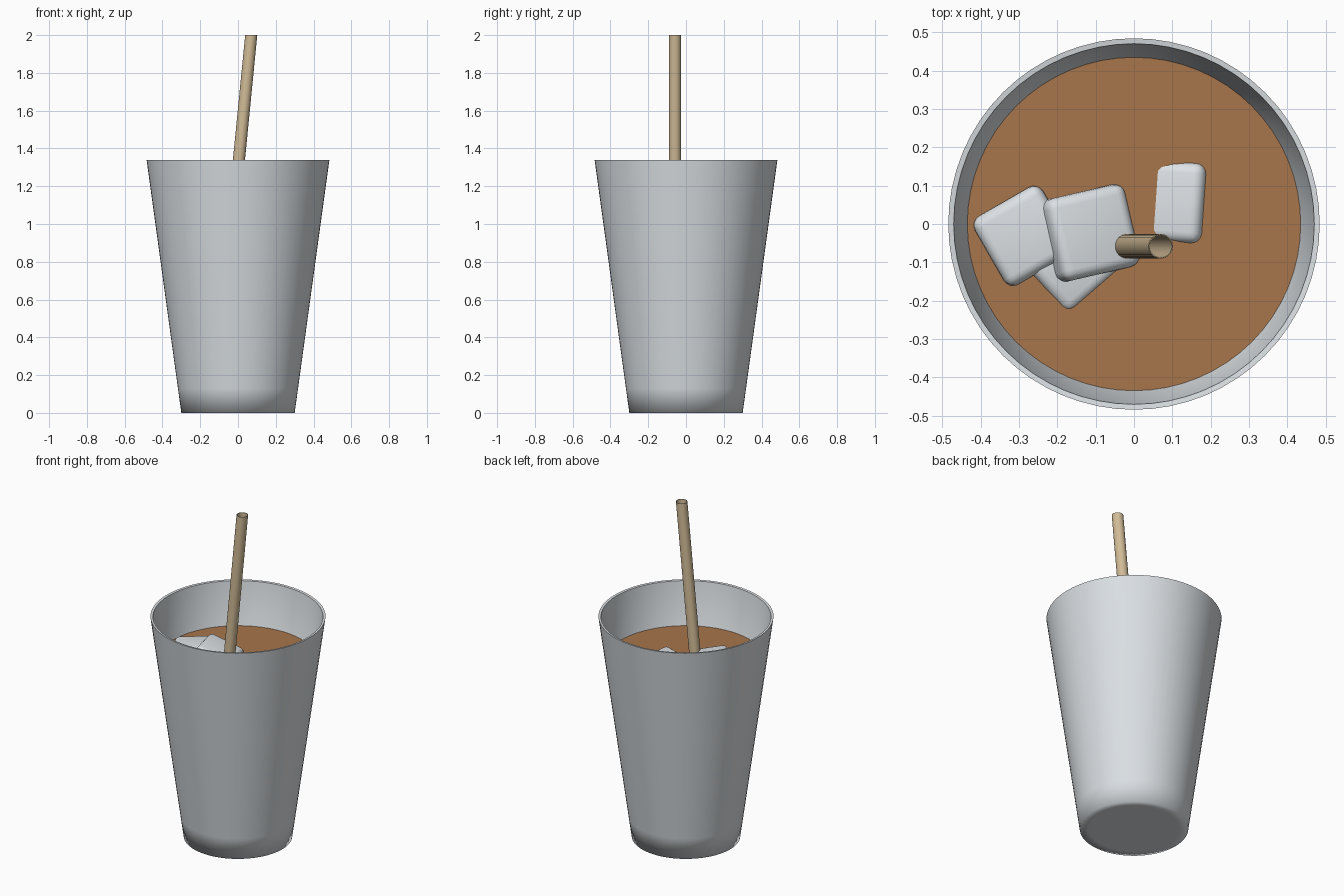
import bpy
import bmesh
from math import radians, pi
from mathutils import Matrix, Vector, Euler

if "Cube" in bpy.data.objects:
    bpy.data.objects.remove(bpy.data.objects["Cube"], do_unlink=True)


def material(name, rgb):
    mat = bpy.data.materials.new(name)
    mat.use_nodes = True
    mat.diffuse_color = (*rgb, 1)
    bsdf = mat.node_tree.nodes["Principled BSDF"]
    bsdf.inputs["Base Color"].default_value = (*rgb, 1)
    bsdf.inputs["Roughness"].default_value = 0.6
    return mat


def finish(bm, name, mat, sharp_above=-1.0):
    """Smooth the mesh, keeping hard edges above a given height."""
    bmesh.ops.recalc_face_normals(bm, faces=bm.faces[:])
    for face in bm.faces:
        face.smooth = True
    for edge in bm.edges:
        high = min(v.co.z for v in edge.verts) > sharp_above
        if high and edge.calc_face_angle(0) > radians(40):
            edge.smooth = False
    mesh = bpy.data.meshes.new(name)
    bm.to_mesh(mesh)
    bm.free()
    mesh.materials.append(mat)
    obj = bpy.data.objects.new(name, mesh)
    bpy.context.collection.objects.link(obj)
    return obj


def lathe(profile, steps, closed=False):
    """Revolve (radius, height) points around the z axis."""
    bm = bmesh.new()
    verts = [bm.verts.new((r, 0, z)) for r, z in profile]
    pairs = list(zip(verts, verts[1:]))
    if closed:
        pairs.append((verts[-1], verts[0]))
    edges = [bm.edges.new(p) for p in pairs]
    bmesh.ops.spin(bm, geom=verts + edges, cent=(0, 0, 0), axis=(0, 0, 1),
                   angle=2 * pi, steps=steps)
    bmesh.ops.remove_doubles(bm, verts=bm.verts[:], dist=0.0001)
    return bm


cup_grey = material("pale cup grey", (0.70, 0.74, 0.77))
ice_white = material("ice white", (0.72, 0.76, 0.79))
drink_brown = material("milky brown", (0.39, 0.18, 0.07))
straw_tan = material("straw tan", (0.64, 0.50, 0.31))

# Cup: thin tapered wall, soft base edge, crisp rim
cup = lathe([(0, 0), (0.25, 0), (0.30, 0), (0.318, 0.13), (0.484, 1.34),
             (0.47, 1.338), (0.29, 0.03), (0, 0.03)], 64)
finish(cup, "cup", cup_grey, sharp_above=1.0)

# Drink filling the cup
drink = lathe([(0, 0.05), (0.297, 0.05), (0.437, 1.08), (0, 1.08)], 64)
finish(drink, "drink", drink_brown)

# Hollow straw, leaning sideways with level cut ends
straw = lathe([(0.032, 0.1), (0.032, 2.0), (0.029, 2.0), (0.029, 0.1)], 24, True)
for v in straw.verts:
    v.co += Vector((0.07 - 0.0985 * (2.0 - v.co.z), -0.058, 0))
finish(straw, "straw", straw_tan)


# Ice cubes, each placed by the middle of its top face
def ice_cube(name, top, size, tilt, turn):
    bm = bmesh.new()
    bmesh.ops.create_cube(bm, size=size)
    bmesh.ops.bevel(bm, geom=bm.edges[:], offset=0.028, segments=4,
                    profile=0.5, affect='EDGES')
    spin = Euler((0, radians(tilt), radians(turn))).to_matrix().to_4x4()
    place = Matrix.Translation(top) @ spin @ Matrix.Translation((0, 0, -size / 2))
    bm.transform(place)
    finish(bm, name, ice_white)


ice_cube("ice_cube_top", (-0.10, -0.02, 1.132), 0.22, 18, 13)
ice_cube("ice_cube_left", (-0.29, -0.032, 1.115), 0.205, -4, 30)
ice_cube("ice_cube_front", (-0.16, -0.092, 1.098), 0.21, 5, -49)
ice_cube("ice_cube_right", (0.073, 0.06, 1.084), 0.21, -14, -4)
